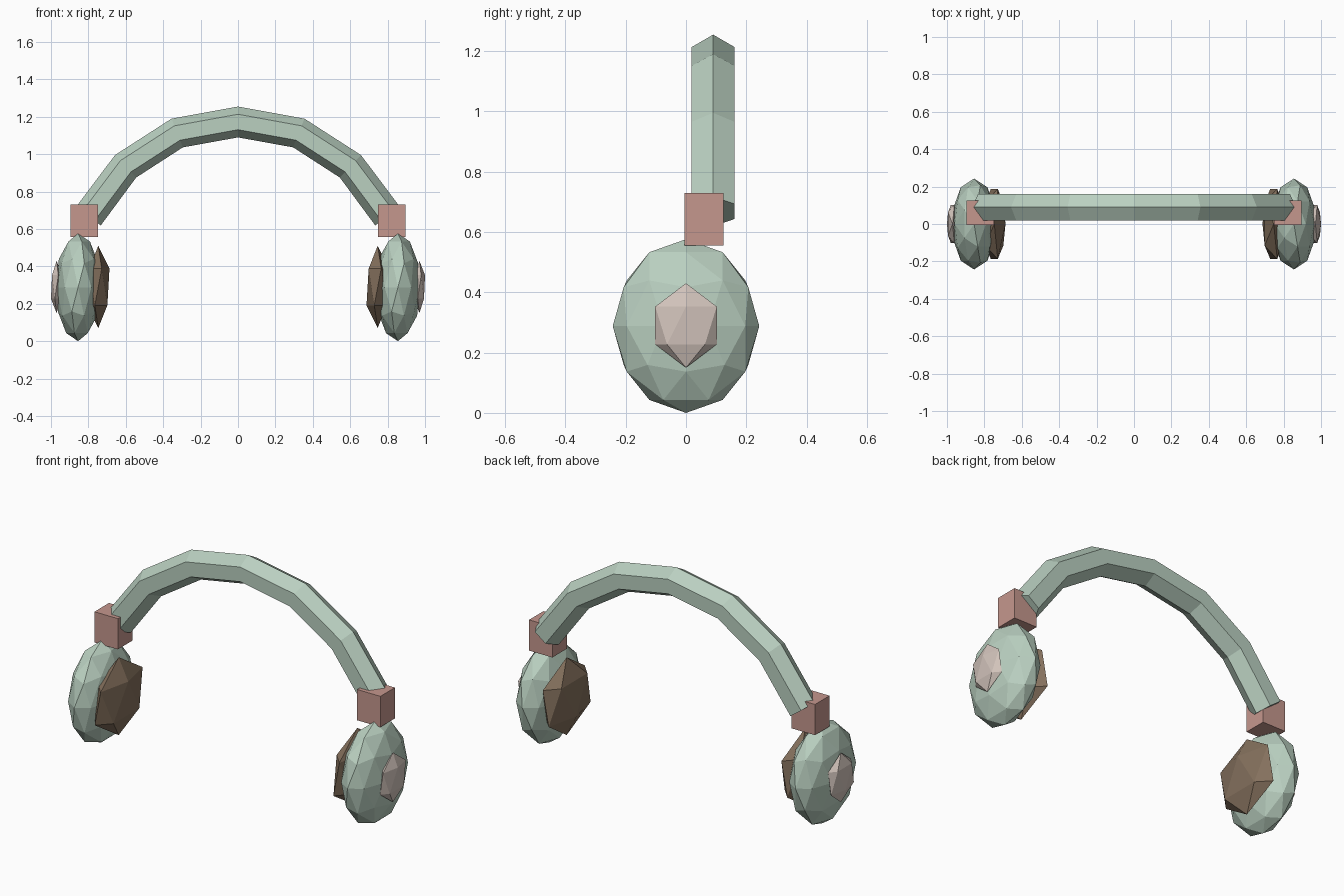
import bpy, bmesh, math
from mathutils import Vector

if "Cube" in bpy.data.objects:
    bpy.data.objects.remove(bpy.data.objects["Cube"], do_unlink=True)


def material(name, rgb):
    m = bpy.data.materials.new(name)
    m.use_nodes = True
    m.diffuse_color = (*rgb, 1)
    bsdf = next(n for n in m.node_tree.nodes if n.type == "BSDF_PRINCIPLED")
    bsdf.inputs["Base Color"].default_value = (*rgb, 1)
    return m


GREEN = material("sage green", (0.49, 0.63, 0.53))
PINK = material("dusty pink", (0.56, 0.31, 0.27))
BROWN = material("brown padding", (0.235, 0.165, 0.11))
PALE = material("pale rose", (0.64, 0.545, 0.495))


def add_object(name, bm, mat):
    bmesh.ops.recalc_face_normals(bm, faces=bm.faces)
    mesh = bpy.data.meshes.new(name)
    bm.to_mesh(mesh)
    bm.free()
    mesh.materials.append(mat)
    ob = bpy.data.objects.new(name, mesh)
    bpy.context.collection.objects.link(ob)
    return ob


def faceted_ball(name, subdivisions, centre, radii, mat):
    bm = bmesh.new()
    bmesh.ops.create_icosphere(bm, subdivisions=subdivisions, radius=1)
    bmesh.ops.scale(bm, vec=radii, verts=bm.verts)
    bmesh.ops.translate(bm, vec=centre, verts=bm.verts)
    return add_object(name, bm, mat)


def box(name, centre, size, mat):
    bm = bmesh.new()
    bmesh.ops.create_cube(bm, size=1)
    bmesh.ops.scale(bm, vec=size, verts=bm.verts)
    bmesh.ops.translate(bm, vec=centre, verts=bm.verts)
    return add_object(name, bm, mat)


# Headband: hexagonal section swept along an arch
half = [(0.80, 0.668), (0.601, 0.935), (0.325, 1.113)]
arch = [(-x, z) for x, z in half] + [(0, 1.172)] + [(x, z) for x, z in reversed(half)]
path = [Vector((x, 0.09, z)) for x, z in arch]
bm = bmesh.new()
rings = []
for i, p in enumerate(path):
    before = (p - path[i - 1]).normalized() if i else Vector()
    after = (path[i + 1] - p).normalized() if i < len(path) - 1 else Vector()
    t = (before + after).normalized()
    outward = Vector((-t.z, 0, t.x))
    rings.append([bm.verts.new(p + 0.0825 * (outward * math.cos(a) + Vector((0, math.sin(a), 0))))
                  for a in (k * math.pi / 3 for k in range(6))])
for r, s in zip(rings, rings[1:]):
    for k in range(6):
        j = (k + 1) % 6
        bm.faces.new((r[k], r[j], s[j], s[k]))
bm.faces.new(rings[0])
bm.faces.new(rings[-1])
add_object("headband", bm, GREEN)

# Hinge block, ear cup, inner cushion and outer disc on each side
for side, s in (("left", 1), ("right", -1)):
    box(f"{side}_hinge_block", (s * 0.822, 0.06, 0.643), (0.146, 0.13, 0.174), PINK)
    faceted_ball(f"{side}_ear_cup", 2, (s * 0.855, 0, 0.288), (0.121, 0.243, 0.288), GREEN)
    faceted_ball(f"{side}_cushion", 1, (s * 0.747, 0, 0.29), (0.067, 0.22, 0.22), BROWN)
    faceted_ball(f"{side}_outer_disc", 1, (s * 0.97, 0, 0.29), (0.0335, 0.12, 0.14), PALE)
